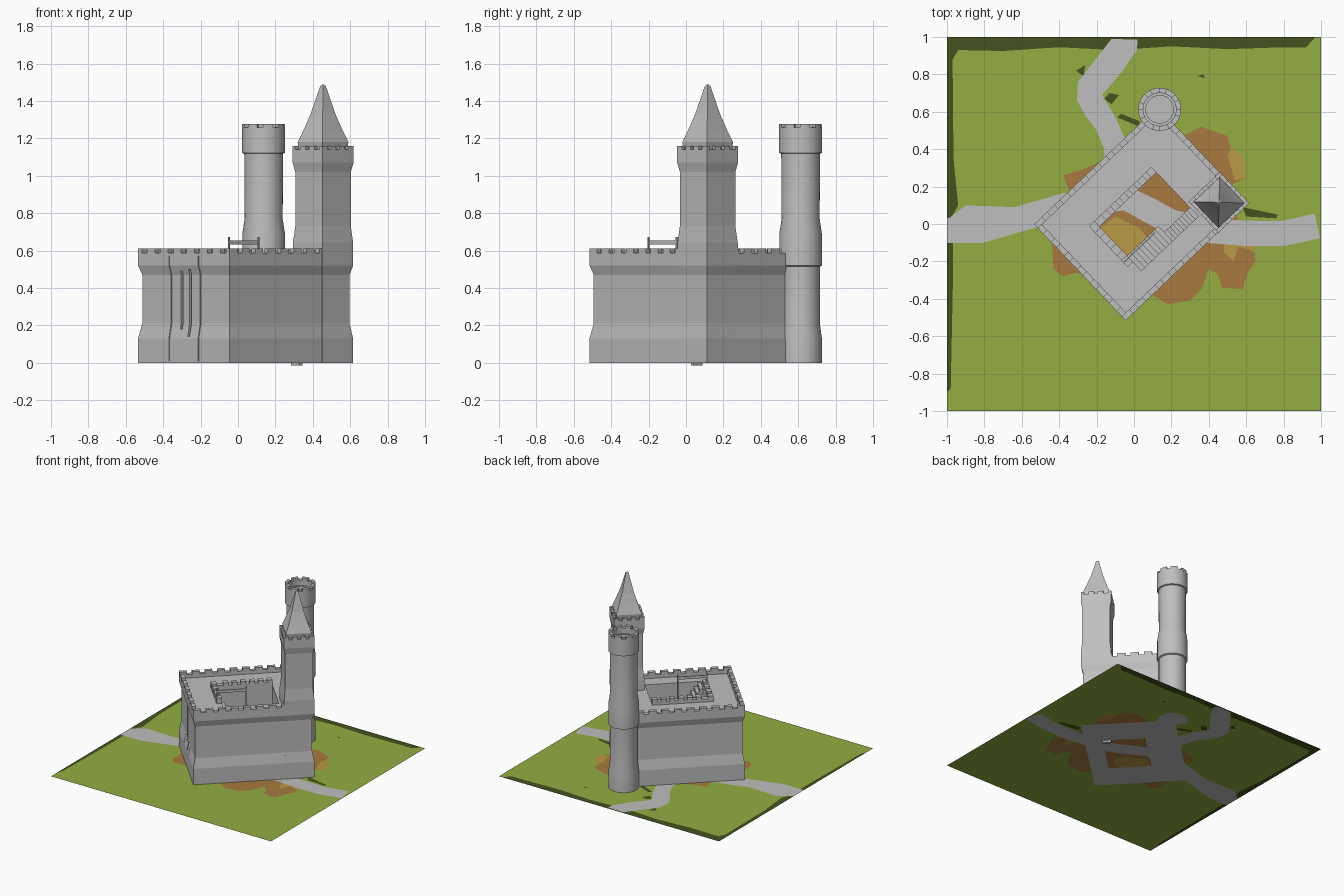
import bpy, bmesh, math
from mathutils import Vector
from mathutils.geometry import delaunay_2d_cdt

if "Cube" in bpy.data.objects:
    bpy.data.objects.remove(bpy.data.objects["Cube"])

CX, CY, ANG = 0.04, 0.055, math.radians(43.6)   # castle frame
HU, HV = 0.455, 0.355                           # castle half sizes
U0, U1, V0, V1 = -0.21, 0.21, -0.22, 0.105      # courtyard


def material(name, rgb):
    m = bpy.data.materials.new(name)
    m.diffuse_color = (*rgb, 1)
    m.use_nodes = True
    m.node_tree.nodes["Principled BSDF"].inputs["Base Color"].default_value = m.diffuse_color
    return m


STONE = material("stone grey", (0.52, 0.52, 0.52))
GRASS = material("grass green", (0.292, 0.423, 0.053))
DARK = material("dark grass", (0.060, 0.085, 0.014))
SOIL = material("brown soil", (0.392, 0.195, 0.050))
SAND = material("light soil", (0.479, 0.320, 0.060))


def make(name, bm, smooth=False):
    bmesh.ops.recalc_face_normals(bm, faces=bm.faces)
    me = bpy.data.meshes.new(name)
    bm.to_mesh(me)
    bm.free()
    me.materials.append(STONE)
    if smooth:
        for p in me.polygons:
            p.use_smooth = True
        me.set_sharp_from_angle(angle=math.radians(30))
    ob = bpy.data.objects.new(name, me)
    ob.location, ob.rotation_euler.z = (CX, CY, 0), ANG
    bpy.context.collection.objects.link(ob)
    return ob


def loft(bm, rings, close=False):
    """Bridge rings of points; cap the ends, or join last to first."""
    vs = [[bm.verts.new(p) for p in r] for r in rings]
    n = len(vs[0])
    pairs = list(zip(vs, vs[1:])) + ([(vs[-1], vs[0])] if close else [])
    for a, b in pairs:
        for i in range(n):
            j = (i + 1) % n
            bm.faces.new((a[i], a[j], b[j], b[i]))
    if not close:
        bm.faces.new(vs[0])
        bm.faces.new(vs[-1])


def rect(u0, u1, v0, v1, z):
    return [(u0, v0, z), (u1, v0, z), (u1, v1, z), (u0, v1, z)]


def box(bm, u0, u1, v0, v1, z0, z1):
    loft(bm, [rect(u0, u1, v0, v1, z0), rect(u0, u1, v0, v1, z1)])


def lathe(bm, u, v, profile, n):
    ph = math.pi / n
    k = math.sqrt(2) if n == 4 else 1           # square profile uses half side
    loft(bm, [[(u + r * k * math.cos(2 * math.pi * i / n + ph),
                v + r * k * math.sin(2 * math.pi * i / n + ph), z)
               for i in range(n)] for r, z in profile])


def merlons(bm, a, b, fixed, t, count, along_u, z0, z1):
    """Row of blocks from a to b; fixed..fixed+t is the wall thickness."""
    pitch = (b - a) / (count - 0.4)
    for i in range(count):
        s, e = a + i * pitch, a + i * pitch + pitch * 0.6
        box(bm, *((s, e, fixed, fixed + t) if along_u else (fixed, fixed + t, s, e)), z0, z1)


# castle block with battered foot, flared top, walkway and open courtyard
bm = bmesh.new()
prof = [(0, 0), (0, .13), (.016, .21), (.016, .47), (0, .52), (0, .588), (.03, .588), (.03, .56)]
rings = [rect(-HU + o, HU - o, -HV + o, HV - o, z) for o, z in prof]
rings += [rect(U0, U1, V0, V1, .56), rect(U0, U1, V0, V1, 0)]
loft(bm, rings, close=True)
walls = make("castle_walls", bm)

# slits and joints of the gate bay
bm = bmesh.new()
for v, w, z0, z1 in ((.03, .007, .18, .49), (-.035, .007, .14, .5), (.113, .003, .01, .57), (-.113, .003, .01, .57)):
    box(bm, -.5, -.422, v - w, v + w, z0, z1)
cutter = make("slit_cutter", bm)
cutter.hide_render = True
cutter.hide_set(True)
mod = walls.modifiers.new("slits", "BOOLEAN")
mod.object, mod.operation, mod.solver = cutter, "DIFFERENCE", "EXACT"

# outer battlements
bm = bmesh.new()
for f in (-HV, HV - .03):
    merlons(bm, -HU, HU, f, .03, 10, True, .58, .61)
for f in (-HU, HU - .03):
    merlons(bm, -HV + .07, HV - .07, f, .03, 6, False, .58, .61)
make("outer_battlements", bm)

# courtyard parapet
bm = bmesh.new()
box(bm, U0 - .04, U0, -.155, V1 + .04, .55, .585)
box(bm, U0, U1, V1, V1 + .04, .55, .585)
merlons(bm, -.155, V1 + .04, U0 - .04, .04, 4, False, .58, .605)
merlons(bm, U0 + .05, U1, V1, .04, 6, True, .58, .605)
make("courtyard_parapet", bm)

# stairs: a wide upper flight, then a narrow lower flight
bm = bmesh.new()
for n, u0, u1, v0, v1, za, zb in ((9, -.21, .02, V0, -.11, .55, .3), (9, .02, .21, V0, -.155, .28, .03)):
    d = (u1 - u0) / n
    for i in range(n):
        z = za + (zb - za) * i / (n - 1)
        box(bm, u0 + i * d, u0 + (i + 1) * d, v0, v1, z - .045, z)
make("courtyard_stairs", bm)

# stair railing
bm = bmesh.new()
for u in (-.24, -.022):
    box(bm, u - .004, u + .004, -.127, -.119, .3 if u > -.1 else .55, .672)
box(bm, -.24, -.022, -.126, -.12, .632, .655)
make("stair_railing", bm)

# square tower at the right corner
TU, TV = HU - .113, -HV + .113
bm = bmesh.new()
lathe(bm, TU, TV, [(.114, 0), (.114, .13), (.1, .21), (.1, .47), (.114, .52), (.114, .64), (.105, .73),
                   (.105, 1.02), (.115, 1.07), (.115, 1.14), (.095, 1.14), (.095, 1.1)], 4)
for s in (-.115, .095):
    merlons(bm, TU - .115, TU + .115, TV + s, .02, 4, True, 1.13, 1.16)
    merlons(bm, TV - .055, TV + .055, TU + s, .02, 2, False, 1.13, 1.16)
make("square_tower", bm)
bm = bmesh.new()
lathe(bm, TU, TV, [(.088, 1.1), (.096, 1.18), (.075, 1.24), (.047, 1.33), (.011, 1.478), (.004, 1.487)], 4)
make("spire_roof", bm)

# round tower at the back corner
RU, RV = .455, .337
bm = bmesh.new()
lathe(bm, RU, RV, [(.114, 0), (.114, .13), (.103, .21), (.103, .47), (.103, .515), (.114, .52), (.114, .69),
                   (.102, .77), (.104, 1.118), (.115, 1.122), (.115, 1.258), (.088, 1.258),
                   (.088, 1.215), (.074, 1.215), (.074, 1.19)], 32)
make("round_tower", bm, True)
bm = bmesh.new()
for i in range(8):
    arc = [2 * math.pi * (i + .62 * k / 4) / 8 for k in range(5)]
    pts = [(RU + .115 * math.cos(a), RV + .115 * math.sin(a)) for a in arc]
    pts += [(RU + .088 * math.cos(a), RV + .088 * math.sin(a)) for a in reversed(arc)]
    loft(bm, [[(x, y, z) for x, y in pts] for z in (1.25, 1.276)])
make("round_tower_battlements", bm)


# painted ground: one flat sheet cut along the patch outlines
def world(u, v):
    c, s = math.cos(ANG), math.sin(ANG)
    return (CX + c * u - s * v, CY + s * u + c * v)


def ribbon(pts, w):
    left, right = [], []
    for i, p in enumerate(pts):
        a, b = Vector(pts[max(i - 1, 0)]), Vector(pts[min(i + 1, len(pts) - 1)])
        n = (b - a).normalized().orthogonal() * w / 2
        left.append(tuple(Vector(p) + n))
        right.append(tuple(Vector(p) - n))
    return left + right[::-1]


def inside(p, poly):
    hit = False
    for (x0, y0), (x1, y1) in zip(poly, poly[1:] + poly[:1]):
        if (y0 > p[1]) != (y1 > p[1]) and p[0] < x0 + (p[1] - y0) * (x1 - x0) / (y1 - y0):
            hit = not hit
    return hit


yard = [world(*p[:2]) for p in rect(U0, U1, V0, V1, 0)]
foot = [world(*p[:2]) for p in rect(-HU, HU, -HV, HV, 0)]
square = [(-1, -1), (1, -1), (1, 1), (-1, 1)]
main_path = ribbon([(-1, -.035), (-.82, -.035), (-.6, .03), (-.3, .11), (-.05, .14), (.07, .08),
                    (.2, .01), (.4, -.035), (.6, -.05), (.8, -.05), (.98, -.01)], .135)
verge = [(-.99, .03), (-.9, .1), (-.64, .09), (-.36, .17), (-.4, .05), (-.8, .0)]
north_path = [(-.12, .99), (-.19, .9), (-.3, .76), (-.305, .66), (-.26, .58), (-.2, .5), (-.16, .4), (-.155, .3),
              (-.04, .44), (-.1, .57), (-.17, .69), (-.06, .82), (.015, .93), (.02, .985)]
soil = [(-.44, -.11), (-.43, -.24), (-.38, -.28), (-.31, -.26), (0, -.36), (.1, -.38), (.18, -.43), (.3, -.41),
        (.36, -.35), (.4, -.24), (.45, -.27), (.47, -.34), (.58, -.35), (.61, -.26), (.65, -.2), (.64, -.1),
        (.45, .2), (.55, .22), (.6, .25), (.58, .36), (.52, .4), (.5, .47), (.36, .52), (.26, .47), (.1, .4),
        (-.16, .27), (-.19, .33), (-.28, .29), (-.38, .26), (-.34, .17)]
sand = [[(-.22, -.05), (.02, -.2), (.1, -.12), (.03, -.02), (-.1, .04)],
        [(.52, .3), (.54, .23), (.6, .25), (.58, .36), (.52, .42), (.5, .36)],
        [(.48, -.15), (.53, -.2), (.56, -.12), (.65, -.15), (.64, -.1), (.48, -.1)]]
dark = [[(-1, 1), (-1, -.9), (-.98, -.88), (-.968, -.3), (-.968, .05), (-.94, .1), (-.965, .35), (-.97, .88), (-.94, .93),
         (-.7, .925), (-.4, .945), (-.1, .93), (.2, .95), (.5, .935), (.8, .945), (.92, .945), (.97, 1)],
        [(-.13, .7), (-.08, .69), (-.12, .64), (-.16, .67)],
        [(-.09, .57), (.03, .52), (.03, .55), (-.07, .59)],
        [(-.31, .82), (-.26, .85), (-.27, .79)],
        [(.34, .79), (.37, .8), (.38, .78)],
        [(.58, .09), (.77, .05), (.76, .03), (.6, .04)]]

layers = [(STONE, [main_path, verge, north_path]), (SAND, sand), (SOIL, [soil]), (DARK, dark)]
verts, edges = [], []
for poly in [square, yard, foot] + [p for _, ps in layers for p in ps]:
    b, n = len(verts), len(poly)
    verts += [Vector(p) for p in poly]
    edges += [(b + i, b + (i + 1) % n) for i in range(n)]
out = delaunay_2d_cdt(verts, edges, [], 0, 1e-5)
me = bpy.data.meshes.new("ground")
me.from_pydata([(max(-1, min(1, v.x)), max(-1, min(1, v.y)), 0) for v in out[0]], [], out[2])
mats = [STONE, SAND, SOIL, DARK, GRASS]
for m in mats:
    me.materials.append(m)
for p in me.polygons:
    c = p.center
    if inside(c, foot) and not inside(c, yard):
        p.material_index = 0
    else:
        p.material_index = next((i for i, (_, ps) in enumerate(layers) if any(inside(c, q) for q in ps)), 4)
bm = bmesh.new()
bm.from_mesh(me)
for f in bm.faces:
    f.normal_update()
    if f.normal.z < 0:
        f.normal_flip()
bm.to_mesh(me)
bm.free()
bpy.context.collection.objects.link(bpy.data.objects.new("ground", me))
